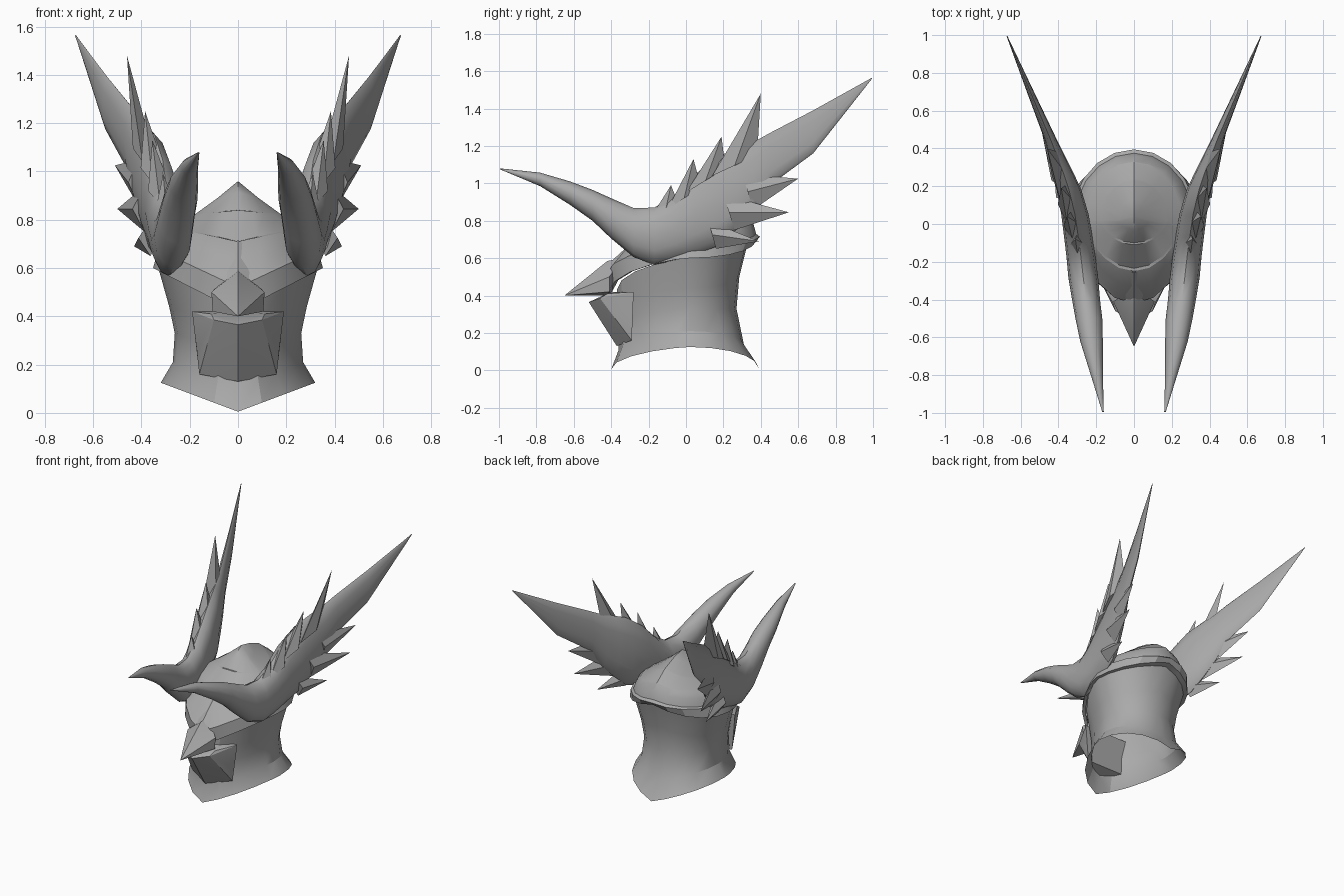
import bpy, bmesh
from math import sin, cos, pi, radians

cube = bpy.data.objects.get("Cube")
if cube:
    bpy.data.objects.remove(cube)

steel = bpy.data.materials.new("grey steel")
steel.use_nodes = True
steel.diffuse_color = (0.4, 0.4, 0.4, 1)
steel.node_tree.nodes["Principled BSDF"].inputs["Base Color"].default_value = (0.4, 0.4, 0.4, 1)


def finish(name, bm, angle=35, mirror=False):
    bmesh.ops.recalc_face_normals(bm, faces=bm.faces)
    mesh = bpy.data.meshes.new(name)
    bm.to_mesh(mesh)
    bm.free()
    mesh.materials.append(steel)
    ob = bpy.data.objects.new(name, mesh)
    bpy.context.collection.objects.link(ob)
    if mirror:
        ob.modifiers.new("mirror", 'MIRROR').use_mirror_merge = False
    bpy.ops.object.select_all(action='DESELECT')
    ob.select_set(True)
    bpy.context.view_layer.objects.active = ob
    bpy.ops.object.shade_smooth_by_angle(angle=radians(angle))
    return ob


def loft(bm, rings):
    rows = [[bm.verts.new(p) for p in ring] for ring in rings]
    for a, b in zip(rows, rows[1:]):
        for i in range(len(a)):
            j = (i + 1) % len(a)
            bm.faces.new((a[i], a[j], b[j], b[i]))
    return rows


def helm_ring(yf, zf, w, zs, yb, zb, mid=0.02, n=20, power=1.4):
    """Level loop with a pointed front, round back and raised or lowered sides."""
    pts = []
    for i in range(n):
        a = 2 * pi * i / n
        s, c = sin(a), cos(a)
        end_y, end_z = (yf, zf) if c > 0 else (yb, zb)
        reach = abs(c) ** (power if c > 0 else 1.0)
        y = mid + (end_y - mid) * reach
        z = zs + (end_z - zs) * (1 - abs(s))
        pts.append((w * s, y, z))
    return pts


def hull(name, half):
    bm = bmesh.new()
    for x, y, z in half:
        bm.verts.new((x, y, z))
        if x:
            bm.verts.new((-x, y, z))
    bmesh.ops.convex_hull(bm, input=bm.verts)
    return finish(name, bm, 25)


# Open neck guard with flared rim
bm = bmesh.new()
loft(bm, [helm_ring(*r) for r in (
    (-.40, .005, .32, .125, .39, .01),
    (-.36, .11, .27, .21, .31, .135),
    (-.36, .24, .262, .33, .27, .33),
    (-.37, .34, .285, .44, .285, .50),
    (-.37, .43, .33, .60, .33, .68))])
finish("neck_guard", bm, 25)

# Domed skull with stepped plates, closed at the crown
bm = bmesh.new()
rows = loft(bm, [helm_ring(*r) for r in (
    (-.39, .43, .325, .60, .33, .68),
    (-.41, .42, .352, .60, .37, .69),
    (-.42, .52, .33, .675, .395, .715),
    (-.405, .54, .315, .68, .375, .73),
    (-.33, .64, .295, .73, .36, .785),
    (-.25, .71, .265, .765, .33, .83),
    (-.235, .71, .255, .77, .32, .835),
    (-.11, .84, .185, .82, .24, .895),
    (-.10, .84, .175, .825, .23, .90),
    (-.03, .915, .085, .89, .13, .94))])
crown = bm.verts.new((0, .04, .96))
top = rows[-1]
for i, v in enumerate(top):
    bm.faces.new((v, top[(i + 1) % len(top)], crown))
finish("skull_dome", bm, 25)

# Chin plate and beak
hull("chin_plate", [(0, -.37, .13), (.16, -.29, .16), (0, -.375, .25), (.17, -.30, .26),
                    (0, -.52, .365), (.10, -.46, .385), (.11, -.42, .41),
                    (.19, -.28, .42), (0, -.40, .42)])
hull("beak", [(0, -.65, .40), (0, -.42, .585), (.11, -.41, .50), (.105, -.41, .42),
              (0, -.40, .40), (0, -.34, .60)])

# Brow plate over the beak
hull("brow_plate", [(0, -.255, .715), (.14, -.27, .63), (0, -.425, .56),
                    (.15, -.345, .52), (.14, -.25, .55)])

# Horn sweeping back into the wing and its longest feather: y, low, high, inner, outer
bm = bmesh.new()
sections = []
for y, lo, hi, xin, xout in (
        (-.995, 1.075, 1.08, .16, .168), (-.78, .985, 1.057, .165, .235),
        (-.62, .885, 1.01, .165, .285), (-.50, .80, .965, .168, .31),
        (-.40, .705, .92, .18, .328), (-.28, .605, .868, .19, .348),
        (-.17, .565, .87, .205, .358), (-.07, .585, .93, .22, .37),
        (.05, .62, 1.05, .24, .385), (.185, .67, 1.15, .28, .41),
        (.28, .76, 1.19, .325, .43), (.36, .85, 1.22, .365, .45),
        (.45, .99, 1.27, .41, .475), (.68, 1.16, 1.39, .52, .56),
        (.995, 1.56, 1.565, .67, .675)):
    cx, rx, cz, rz = (xin + xout) / 2, (xout - xin) / 2, (lo + hi) / 2, (hi - lo) / 2
    sections.append([(cx + rx * sin(2 * pi * i / 12), y, cz + rz * cos(2 * pi * i / 12))
                     for i in range(12)])
rows = loft(bm, sections)
for end in (rows[0], rows[-1]):
    bm.faces.new(end)
finish("horn_and_wing", bm, 40, mirror=True)


# Short feathers: tip, then the two ends of the root, as y and z
def feather(bm, x_tip, tip, a, b, thick):
    ym, zm = (a[0] + b[0]) / 2, (a[1] + b[1]) / 2
    xm = .325 + .27 * ym
    root = [bm.verts.new(p) for p in ((xm, *a), (xm + thick, ym, zm),
                                      (xm, *b), (xm - thick, ym, zm))]
    point = bm.verts.new((x_tip, *tip))
    bm.faces.new(root)
    for i in range(4):
        bm.faces.new((root[i], root[(i + 1) % 4], point))


bm = bmesh.new()
for f in ((.31, (-.08, .99), (-.20, .80), (-.03, .86), .05),
          (.355, (.04, 1.13), (-.10, .86), (.08, .98), .05),
          (.385, (.19, 1.25), (.00, .95), (.21, 1.08), .05),
          (.46, (.40, 1.48), (.14, 1.04), (.38, 1.15), .04),
          (.51, (.60, 1.025), (.30, 1.05), (.36, .86), .04),
          (.50, (.55, .845), (.20, .94), (.26, .75), .05),
          (.43, (.39, .69), (.12, .80), (.16, .65), .05)):
    feather(bm, *f)
finish("wing_feathers", bm, 20, mirror=True)
